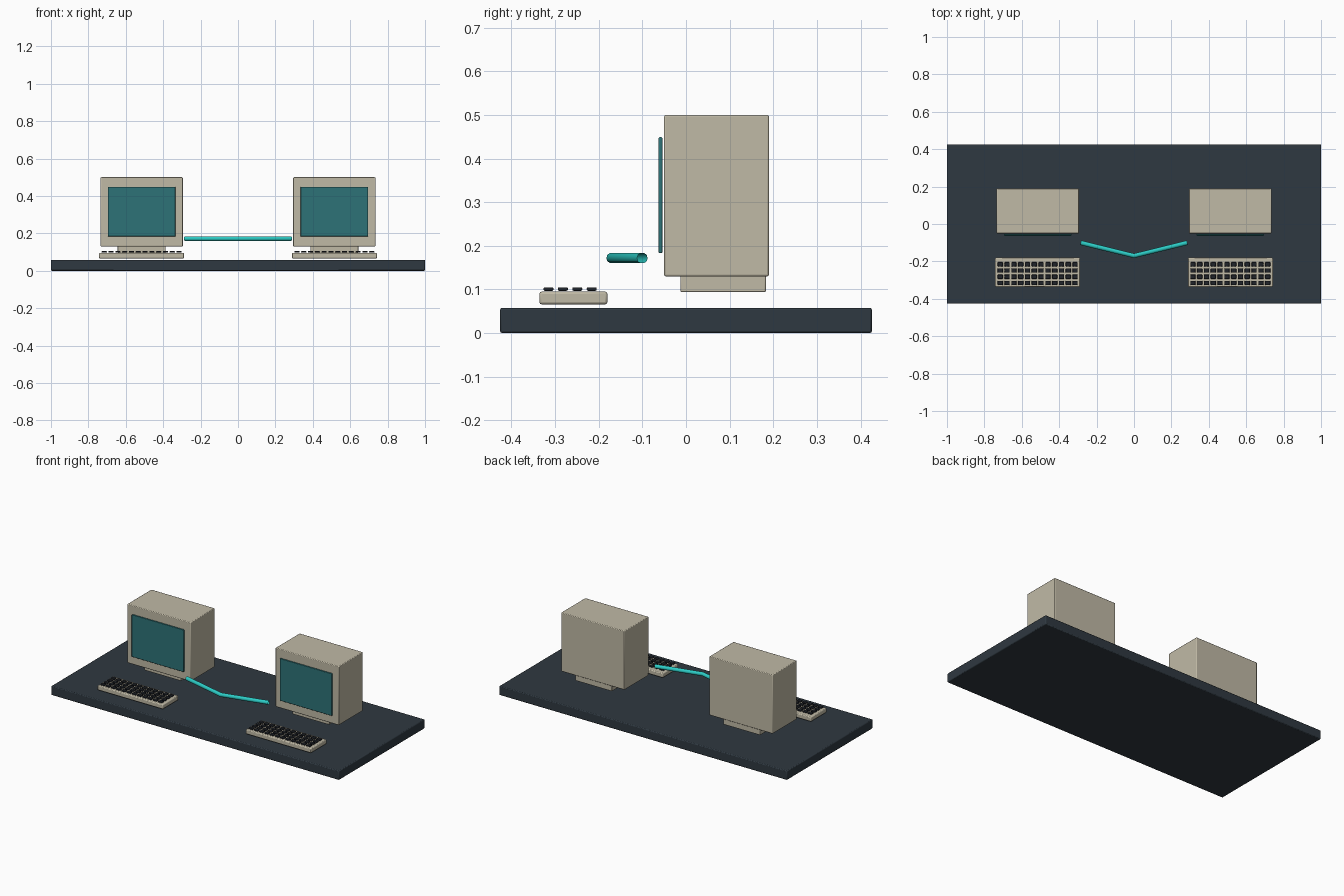
import bpy

if "Cube" in bpy.data.objects:
    bpy.data.objects.remove(bpy.data.objects["Cube"])


def material(name, r, g, b):
    mat = bpy.data.materials.new(name)
    mat.use_nodes = True
    mat.diffuse_color = (r, g, b, 1)
    mat.node_tree.nodes["Principled BSDF"].inputs["Base Color"].default_value = (r, g, b, 1)
    return mat


slate = material("dark slate", 0.028, 0.040, 0.052)
beige = material("beige plastic", 0.53, 0.49, 0.38)
glass = material("teal screen", 0.027, 0.17, 0.185)
black = material("dark key", 0.014, 0.017, 0.023)
cyan = material("turquoise cable", 0.025, 0.60, 0.56)


def box(name, x, y, z, mat, bevel):
    """Bevelled box from (low, high) ranges along each axis."""
    bpy.ops.mesh.primitive_cube_add(size=1, location=[sum(r) / 2 for r in (x, y, z)])
    obj = bpy.context.object
    obj.name = name
    obj.scale = [r[1] - r[0] for r in (x, y, z)]
    bpy.ops.object.transform_apply(location=False, rotation=False, scale=True)
    obj.data.materials.append(mat)
    mod = obj.modifiers.new("soft edges", "BEVEL")
    mod.width = bevel
    mod.segments = 2
    bpy.ops.object.shade_smooth_by_angle()
    return obj


def span(centre, width):
    return (centre - width / 2, centre + width / 2)


# Desk top
box("desk", (-1, 1), (-0.426, 0.426), (0, 0.058), slate, 0.005)

# Two workstations: monitor, stand, screen, keyboard and keys
COLUMNS, ROWS = 12, 4
for side, cx in (("right", -0.515), ("left", 0.515)):
    box(side + "_monitor", span(cx, 0.44), (-0.05, 0.19), (0.13, 0.5), beige, 0.004)
    box(side + "_stand", span(cx, 0.256), (-0.013, 0.183), (0.094, 0.132), beige, 0.003)
    box(side + "_screen", span(cx, 0.362), (-0.063, -0.054), (0.183, 0.449), glass, 0.003)
    box(side + "_keyboard", span(cx, 0.455), (-0.336, -0.18), (0.066, 0.095), beige, 0.005)

    first = box(side + "_keys", span(cx - 0.2, 0.028), span(-0.315, 0.023),
                (0.097, 0.105), black, 0.003)
    for label, count, offset in (("columns", COLUMNS, (0.4 / (COLUMNS - 1), 0, 0)),
                                 ("rows", ROWS, (0, 0.033, 0))):
        array = first.modifiers.new(label, "ARRAY")
        array.count = count
        array.use_relative_offset = False
        array.use_constant_offset = True
        array.constant_offset_displace = offset

# Bent cable joining the two monitors, open at both ends
curve = bpy.data.curves.new("cable", "CURVE")
curve.dimensions = "3D"
curve.bevel_depth = 0.0125
curve.bevel_resolution = 3
spline = curve.splines.new("POLY")
spline.points.add(2)
for point, (x, y) in zip(spline.points, ((-0.285, -0.1), (0, -0.17), (0.285, -0.1))):
    point.co = (x, y, 0.172, 1)
curve.materials.append(cyan)
cable = bpy.data.objects.new("cable", curve)
bpy.context.collection.objects.link(cable)
